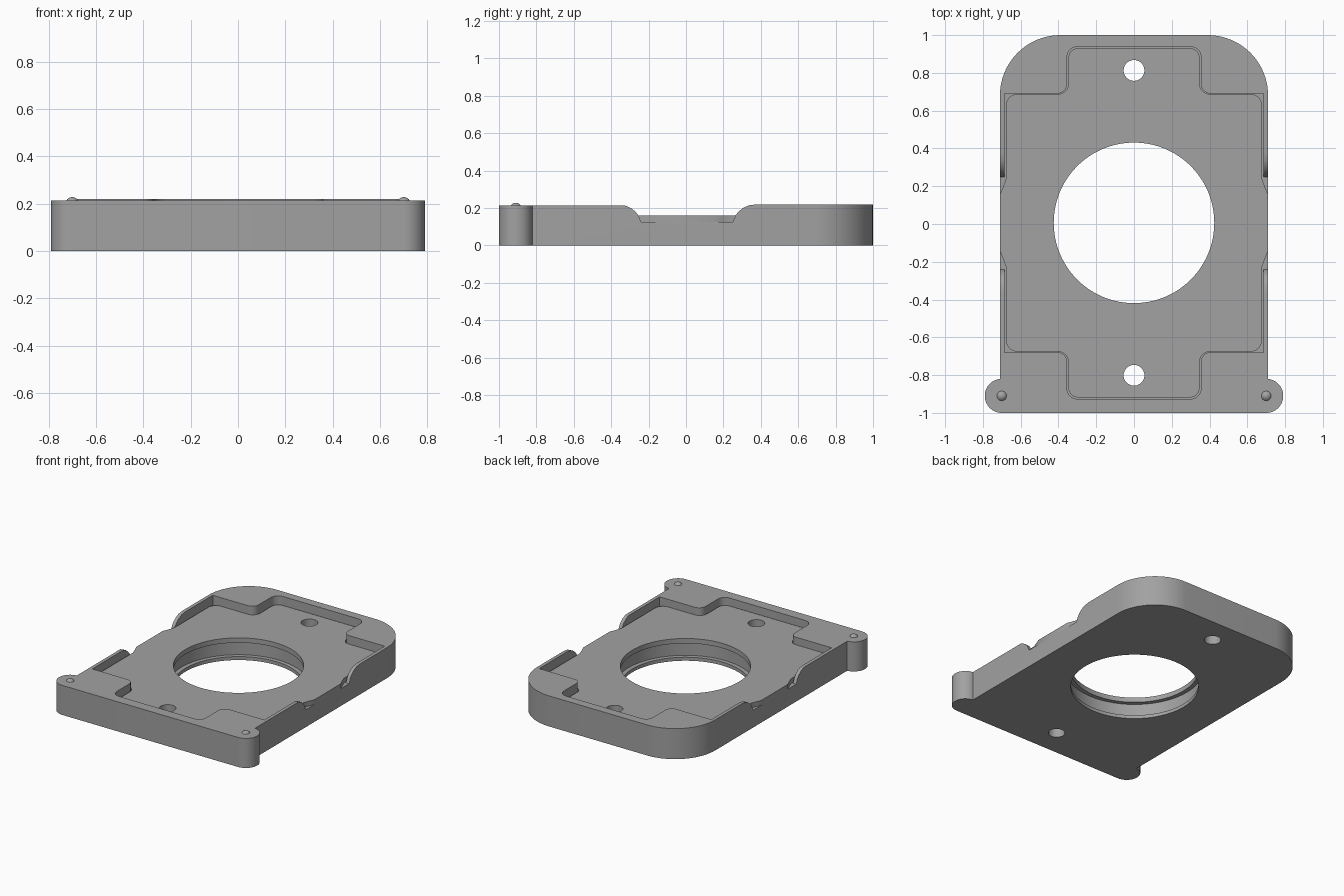
import bpy
import bmesh
from math import pi, tan, radians
from mathutils import Vector, Matrix

cube = bpy.data.objects.get("Cube")
if cube:
    bpy.data.objects.remove(cube, do_unlink=True)

grey = bpy.data.materials.new("mid grey")
grey.use_nodes = True
grey.diffuse_color = (0.36, 0.36, 0.36, 1)
grey.node_tree.nodes["Principled BSDF"].inputs["Base Color"].default_value = grey.diffuse_color

MID_Y = 0.006      # centre of the pocket along y
FLOOR = 0.125      # pocket floor
PLATE_TOP = 0.16
TOP = 0.22


def rounded(corners, steps=10):
    """Closed outline with a fillet radius given for each corner (x, y, r)."""
    out = []
    for i, (x, y, r) in enumerate(corners):
        p = Vector((x, y))
        if r == 0:
            out.append(p)
            continue
        a = (Vector(corners[i - 1][:2]) - p).normalized()
        b = (Vector(corners[(i + 1) % len(corners)][:2]) - p).normalized()
        half = a.angle(b) / 2
        d = r / tan(half)
        centre = p + (a + b).normalized() * (d * d + r * r) ** 0.5
        start, end = p + a * d - centre, p + b * d - centre
        for k in range(steps + 1):
            t = k / steps
            sweep = pi - 2 * half
            turn = -start.angle_signed(end)
            q = start.copy()
            q.rotate(Matrix.Rotation(t * sweep * (1 if turn > 0 else -1), 2))
            out.append(centre + q)
    return out


def mirror_x(half):
    """Complete an outline from its +x half."""
    return half + [(-x, y, r) for x, y, r in reversed(half)]


def finish(name, bm):
    bmesh.ops.recalc_face_normals(bm, faces=bm.faces)
    mesh = bpy.data.meshes.new(name)
    bm.to_mesh(mesh)
    bm.free()
    mesh.materials.append(grey)
    obj = bpy.data.objects.new(name, mesh)
    bpy.context.collection.objects.link(obj)
    return obj


def prism(name, points, low, high, along_x=False):
    """Extrude an outline up z, or a (y, z) profile along x."""
    bm = bmesh.new()
    if along_x:
        verts = [bm.verts.new((low, a, b)) for a, b in points]
        step = (high - low, 0, 0)
    else:
        verts = [bm.verts.new((a, b, low)) for a, b in points]
        step = (0, 0, high - low)
    face = bm.faces.new(verts)
    ext = bmesh.ops.extrude_face_region(bm, geom=[face], use_keep_orig=True)
    moved = [g for g in ext["geom"] if isinstance(g, bmesh.types.BMVert)]
    bmesh.ops.translate(bm, verts=moved, vec=step)
    return finish(name, bm)


def cylinder(name, y, radius, low, high, sides=96):
    bm = bmesh.new()
    bmesh.ops.create_cone(bm, cap_ends=True, segments=sides, radius1=radius, radius2=radius,
                          depth=high - low,
                          matrix=Matrix.Translation((0, y, (low + high) / 2)))
    return finish(name, bm)


def cut(target, cutter):
    """Subtract the cutter for good and discard it."""
    mod = target.modifiers.new("cut", 'BOOLEAN')
    mod.operation, mod.solver, mod.object = 'DIFFERENCE', 'EXACT', cutter
    bpy.context.view_layer.objects.active = target
    bpy.ops.object.modifier_apply(modifier=mod.name)
    bpy.data.objects.remove(cutter, do_unlink=True)


def smooth(obj):
    bpy.ops.object.select_all(action='DESELECT')
    obj.select_set(True)
    bpy.context.view_layer.objects.active = obj
    bpy.ops.object.shade_smooth_by_angle(angle=radians(30))


# Case: rounded back corners, two ears at the front
case_half = [(0.79, -1, 0.09), (0.79, -0.82, 0.089), (0.71, -0.82, 0), (0.71, 1, 0.32)]
case = prism("case", rounded(mirror_x(case_half), 20), 0, TOP)

# Stepped pocket for the plate
upper = [(0.685, 0.685, 0), (0.355, 0.685, 0.05), (0.355, 0.932, 0.055)]
lower = [(x, -y, r) for x, y, r in reversed(upper)]
pocket = [(x, y + MID_Y, r) for x, y, r in mirror_x(lower + upper)]
cut(case, prism("pocket_cutter", rounded(pocket), FLOOR, 0.4))

# Side notches with curved shoulders; the front rim is slightly lower
back = [(0.25, FLOOR), (0.265, 0.16), (0.28, 0.18), (0.305, 0.2), (0.335, 0.214), (0.38, TOP)]
front = [(-y + 0.01, min(z, 0.213)) for y, z in reversed(back)]
notch = [(-1.2, 0.4), (-1.2, 0.213)] + front + back + [(0.38, 0.4)]
cut(case, prism("notch_cutter", notch, -1, 1, along_x=True))

# Plate lying in the pocket, with tapered side tabs
corner = [(0.71, 0.15, 0), (0.695, 0.185, 0), (0.677, 0.235, 0), (0.677, 0.682, 0.06),
          (0.347, 0.682, 0.055), (0.347, 0.924, 0.05)]
plate_half = [(x, -y, r) for x, y, r in reversed(corner)] + corner
plate_outline = [(x, y + MID_Y, r) for x, y, r in mirror_x(plate_half)]
plate = prism("plate", rounded(plate_outline), FLOOR, PLATE_TOP)

# Central opening with an inner groove, and two screw holes
cut(case, cylinder("groove_cutter", MID_Y, 0.455, 0.025, 0.3))
for part in (case, plate):
    cut(part, cylinder("opening_cutter", MID_Y, 0.425, -0.1, 0.4))
    for side in (-1, 1):
        cut(part, cylinder("screw_cutter", MID_Y + side * 0.807, 0.055, -0.1, 0.4, 40))
    smooth(part)

# Domed pins on the ears
for side, label in ((1, "left"), (-1, "right")):
    bm = bmesh.new()
    bmesh.ops.create_uvsphere(bm, u_segments=24, v_segments=16, radius=0.03,
                              matrix=Matrix.Translation((side * 0.7, -0.91, 0.198)))
    smooth(finish(label + "_pin", bm))
